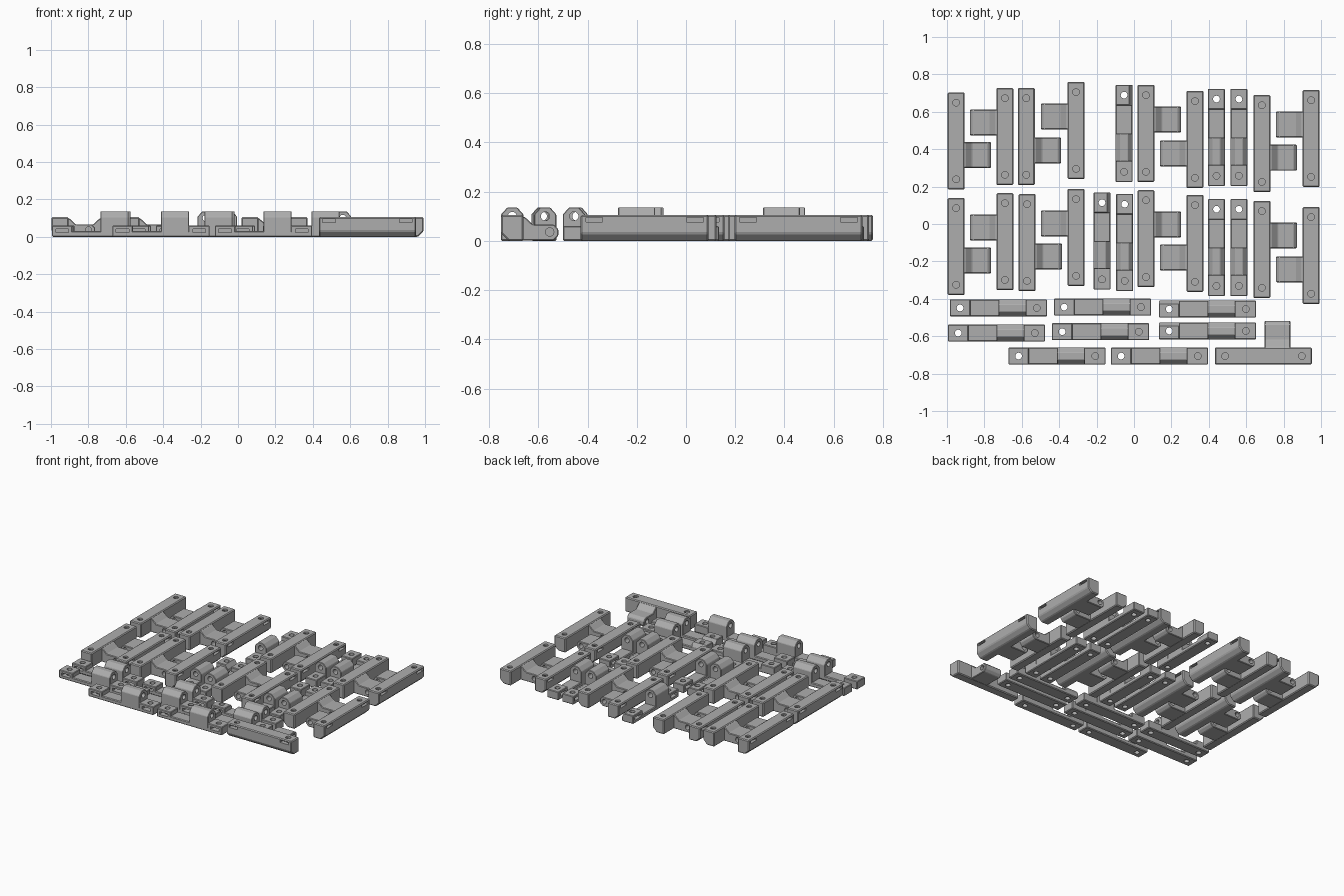
import bpy, bmesh, math
from mathutils import Matrix, Vector

if "Cube" in bpy.data.objects:
    bpy.data.objects.remove(bpy.data.objects["Cube"])

grey = bpy.data.materials.new("mid_grey")
grey.diffuse_color = (0.42, 0.42, 0.42, 1)
grey.use_nodes = True
grey.node_tree.nodes["Principled BSDF"].inputs["Base Color"].default_value = grey.diffuse_color
helpers = []


def helper(bm):
    me = bpy.data.meshes.new("helper")
    bmesh.ops.recalc_face_normals(bm, faces=bm.faces)
    bm.to_mesh(me)
    bm.free()
    ob = bpy.data.objects.new("helper", me)
    ob.hide_render = True
    bpy.context.collection.objects.link(ob)
    helpers.append(ob)
    return ob


def prism(points, axis, a, b, bevel=0):
    """Extrude a profile from a to b; axis 'x' uses (y, z), 'y' uses (x, z)."""
    bm = bmesh.new()
    place = (lambda p, t: (t, p[0], p[1])) if axis == 'x' else (lambda p, t: (p[0], t, p[1]))
    face = bm.faces.new([bm.verts.new(place(p, a)) for p in points])
    ext = bmesh.ops.extrude_face_region(bm, geom=[face])
    move = Vector((b - a, 0, 0) if axis == 'x' else (0, b - a, 0))
    bmesh.ops.translate(bm, vec=move, verts=[v for v in ext['geom'] if isinstance(v, bmesh.types.BMVert)])
    bmesh.ops.recalc_face_normals(bm, faces=bm.faces)
    if bevel:
        bmesh.ops.bevel(bm, geom=bm.edges[:], offset=bevel, segments=1, affect='EDGES')
    return helper(bm)


def box(x0, x1, y0, y1, z0, z1, bevel=0):
    return prism([(x0, z0), (x1, z0), (x1, z1), (x0, z1)], 'y', y0, y1, bevel)


def rod(centre, r, length, axis):
    bm = bmesh.new()
    rot = {'x': Matrix.Rotation(math.pi / 2, 4, 'Y'), 'y': Matrix.Rotation(math.pi / 2, 4, 'X'),
           'z': Matrix.Identity(4)}[axis]
    bmesh.ops.create_cone(bm, cap_ends=True, segments=20, radius1=r, radius2=r, depth=length,
                          matrix=Matrix.Translation(centre) @ rot)
    return helper(bm)


def combine(base, adds, cuts):
    for op, obs in (('UNION', adds), ('DIFFERENCE', cuts)):
        for ob in obs:
            mod = base.modifiers.new(op, 'BOOLEAN')
            mod.operation, mod.solver, mod.object = op, 'EXACT', ob
    dg = bpy.context.evaluated_depsgraph_get()
    dg.update()
    me = bpy.data.meshes.new_from_object(base.evaluated_get(dg))
    me.materials.clear()
    me.materials.append(grey)
    return me


W, L = 0.0455, 0.26  # half width and half length of every part

# Arm bracket: bar along y, hinge tab towards +x, blind screw holes and nut slots
bar = prism([(-W, 0.03), (-W + 0.03, 0), (W, 0), (W, 0.105), (-W, 0.105)], 'y', -L, L, 0.006)
tab = prism([(0.03, 0.001), (0.168, 0.001), (0.187, 0.02), (0.187, 0.048), (0.17, 0.066),
             (0.085, 0.066), (0.05, 0.098), (0.03, 0.098)], 'y', -0.144, -0.006, 0.004)
cuts = [rod((0.152, -0.075, 0.036), 0.017, 0.2, 'y')]
for s in (-1, 1):
    cuts.append(rod((0, s * 0.205, 0.1), 0.018, 0.09, 'z'))
    cuts.append(box(-0.06, 0.022, s * 0.205 - 0.034, s * 0.205 + 0.034, 0.077, 0.094))
bracket = combine(bar, [tab], cuts)


def make_clip(sloped_end):
    """Hinge clip along x: thin base, two raised ends, one tall knuckle."""
    base = box(-L, L, -W, W, 0, 0.03, 0.005)
    ends = [box(-L, -0.15, -W, W, 0.001, 0.06, 0.004), box(0.145, L, -W, W, 0.001, 0.06, 0.004)]
    knuckle = prism([(-W, 0.002), (W, 0.002), (W, 0.107), (0.02, 0.136), (-0.02, 0.136), (-W, 0.107)],
                    'x', 0, 0.15, 0.003)
    cuts = [rod((0.075, 0, 0.1), 0.018, 0.2, 'x')]
    for s in (-1, 1):
        cuts.append(rod((s * 0.205, 0, 0.03), 0.018, 0.1, 'z'))
        cuts.append(box(s * 0.205 - 0.034, s * 0.205 + 0.034, -0.06, 0.022, 0.022, 0.042))
    if sloped_end:
        cuts.append(prism([(0.02, 0.07), (0.06, 0.07), (0.06, 0.032), (W, 0.032)], 'x', -0.27, -0.149))
    return combine(base, ends + [knuckle], cuts)


clip, clip_sloped = make_clip(False), make_clip(True)

# Mirrored bracket
bracket_mirrored = bracket.copy()
bracket_mirrored.transform(Matrix.Scale(-1, 4, (0, 1, 0)))
bracket_mirrored.flip_normals()

for ob in helpers:
    bpy.data.objects.remove(ob)


def put(name, mesh, x, y, turn):
    ob = bpy.data.objects.new(name, mesh)
    ob.location = (x, y, 0)
    ob.rotation_euler.z = math.radians(turn)
    bpy.context.collection.objects.link(ob)


# Brackets, tabs facing each other in pairs
for x, y, turn in [(-0.951, 0.444, 0), (-0.69, 0.468, 180), (-0.576, 0.468, 0), (-0.31, 0.5, 180),
                   (0.684, 0.43, 0), (0.947, 0.457, 180), (-0.951, -0.12, 0), (-0.69, -0.094, 180),
                   (-0.572, -0.099, 0), (-0.31, -0.072, 180), (0.692, -0.706, 90)]:
    put("arm_bracket", bracket, x, y, turn)
for x, y, turn in [(0.064, 0.484, 0), (0.326, 0.452, 180), (0.064, -0.078, 0), (0.326, -0.104, 180),
                   (0.684, -0.136, 0), (0.947, -0.168, 180)]:
    put("mirrored_arm_bracket", bracket_mirrored, x, y, turn)

# Clips, upright columns then front rows
for x, y, turn in [(0.441, 0.463, -90), (0.561, 0.463, -90), (-0.05, -0.099, -90), (0.441, -0.126, -90),
                   (0.561, -0.126, -90), (-0.725, -0.449, 0), (-0.168, -0.444, 0), (-0.735, -0.583, 0),
                   (-0.179, -0.576, 0), (-0.412, -0.706, 0), (0.136, -0.706, 0)]:
    put("hinge_clip", clip, x, y, turn)
for x, y, turn in [(-0.053, 0.484, -90), (-0.171, -0.091, -90), (0.393, -0.455, 0), (0.393, -0.572, 0)]:
    put("sloped_hinge_clip", clip_sloped, x, y, turn)
